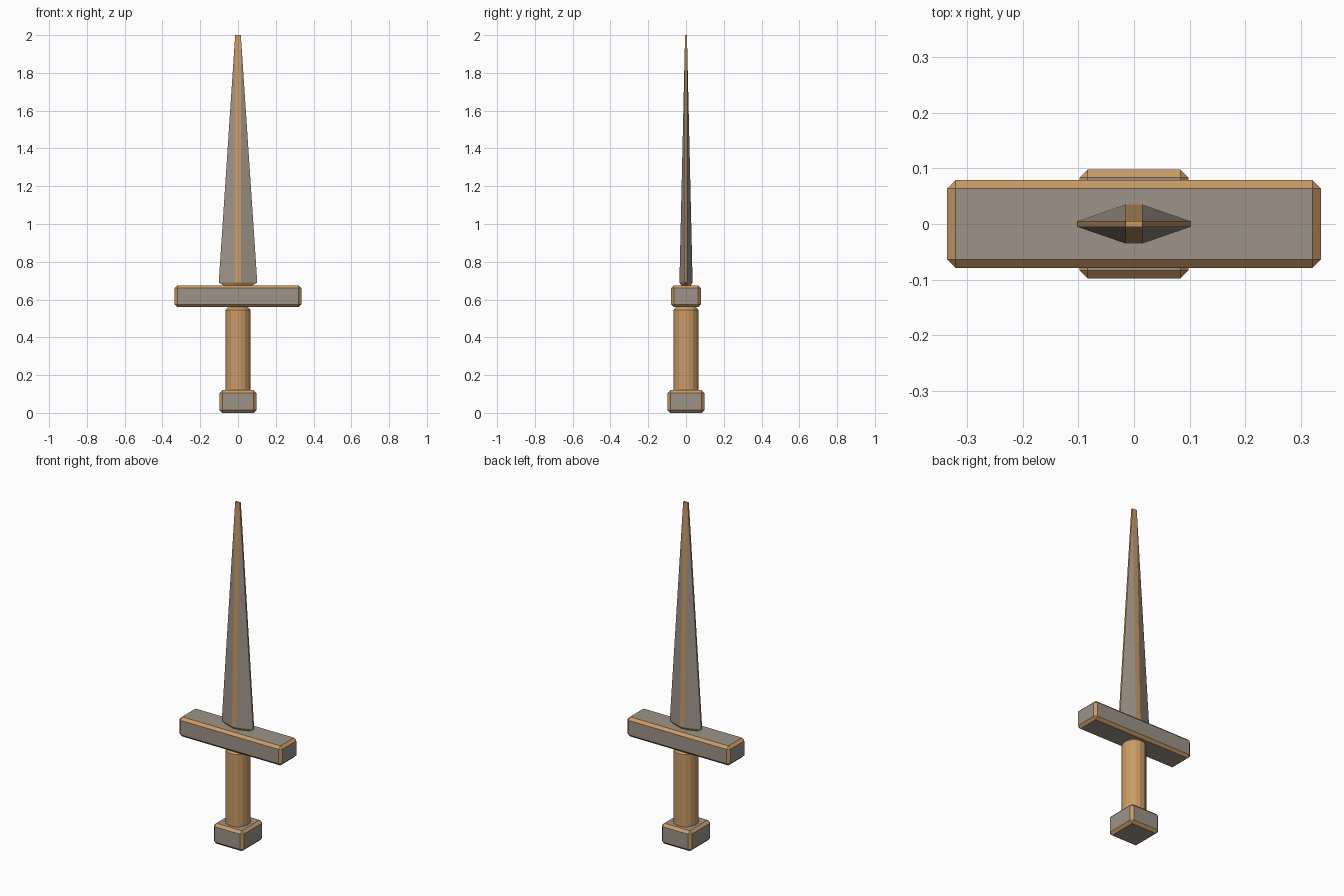
import bpy, bmesh, math

if "Cube" in bpy.data.objects:
    bpy.data.objects.remove(bpy.data.objects["Cube"])


def material(name, rgb):
    m = bpy.data.materials.new(name)
    m.diffuse_color = (*rgb, 1)
    m.use_nodes = True
    m.node_tree.nodes["Principled BSDF"].inputs["Base Color"].default_value = m.diffuse_color
    return m


STEEL = material("warm_grey", (0.34, 0.295, 0.245))
TAN = material("tan_bronze", (0.60, 0.33, 0.135))


def finish(bm, name):
    bmesh.ops.recalc_face_normals(bm, faces=bm.faces)
    me = bpy.data.meshes.new(name)
    bm.to_mesh(me)
    bm.free()
    me.materials.append(STEEL)
    me.materials.append(TAN)
    ob = bpy.data.objects.new(name, me)
    bpy.context.collection.objects.link(ob)
    return ob


def chamfered_box(name, hx, hy, z0, z1, bevel=0.015):
    # flat sides grey, chamfers tan
    bm = bmesh.new()
    bmesh.ops.create_cube(bm, size=1)
    for v in bm.verts:
        v.co = (v.co.x * 2 * hx, v.co.y * 2 * hy, (z0 + z1) / 2 + v.co.z * (z1 - z0))
    bmesh.ops.bevel(bm, geom=bm.edges[:], offset=bevel, segments=1,
                    affect='EDGES', profile=0.5)
    bm.normal_update()
    for f in bm.faces:
        f.material_index = 0 if max(abs(c) for c in f.normal) > 0.95 else 1
    return finish(bm, name)


chamfered_box("pommel", 0.098, 0.098, 0.0, 0.12)
chamfered_box("crossguard", 0.335, 0.0785, 0.56, 0.675)


def loft(bm, rings):
    # closed tube through rings of (x, y, z) points, capped at both ends
    loops = [[bm.verts.new(p) for p in r] for r in rings]
    n = len(loops[0])
    for a, b in zip(loops, loops[1:]):
        for i in range(n):
            j = (i + 1) % n
            bm.faces.new((a[i], a[j], b[j], b[i]))
    bm.faces.new(loops[0][::-1])
    bm.faces.new(loops[-1])


# grip: round handle with chamfered ends
bm = bmesh.new()
N = 16
loft(bm, [[(r * math.cos(2 * math.pi * (i + 0.5) / N),
            r * math.sin(2 * math.pi * (i + 0.5) / N), z) for i in range(N)]
          for r, z in ((0.053, 0.105), (0.067, 0.12), (0.067, 0.545), (0.053, 0.56))])
for f in bm.faces:
    f.material_index = 1
finish(bm, "grip")


# blade: diamond section with flattened ridges and edges
def section(w, t, z, rw=0.015, et=0.005):
    return [(w, -et, z), (w, et, z), (rw, t, z), (-rw, t, z),
            (-w, et, z), (-w, -et, z), (-rw, -t, z), (rw, -t, z)]


bm = bmesh.new()
loft(bm, [section(0.072, 0.024, 0.673), section(0.102, 0.035, 0.69),
          section(0.015, 0.005, 2.0)])
bmesh.ops.remove_doubles(bm, verts=bm.verts[:], dist=0.0005)
bm.normal_update()
for f in bm.faces:
    n = f.normal
    slanted = abs(n.x) > 0.15 and abs(n.y) > 0.15
    above_base = max(v.co.z for v in f.verts) > 1
    f.material_index = 0 if slanted and above_base else 1
finish(bm, "blade")
